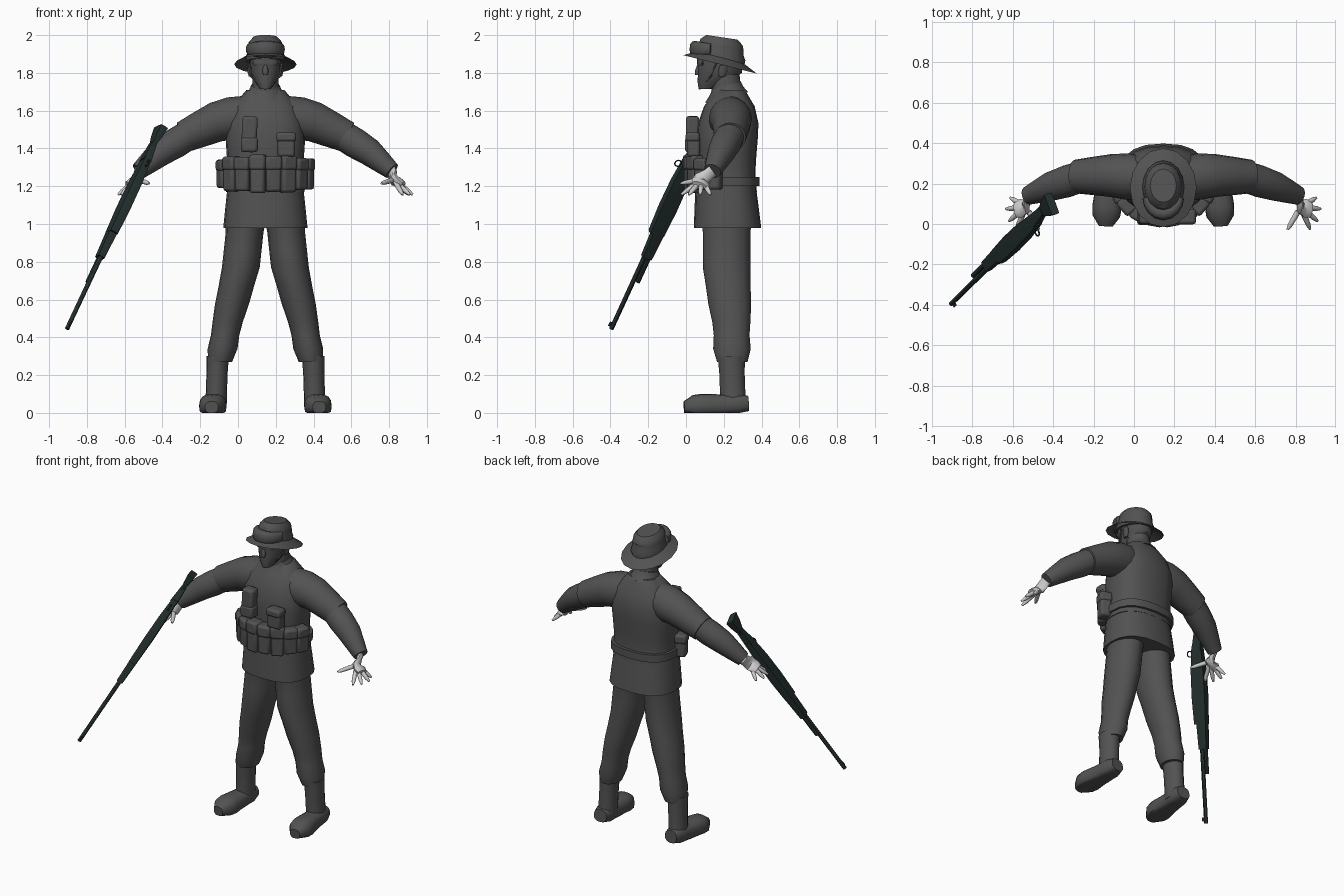
import bpy, bmesh, math
from mathutils import Vector, Matrix

if "Cube" in bpy.data.objects:
    bpy.data.objects.remove(bpy.data.objects["Cube"])

CENTRE = 0.145  # body centre line; body parts are placed relative to it
X_AXIS, Y_AXIS, Z_AXIS = Matrix.Identity(3)


def material(name, red, green, blue):
    mat = bpy.data.materials.new(name)
    mat.use_nodes = True
    mat.diffuse_color = (red, green, blue, 1)
    mat.node_tree.nodes["Principled BSDF"].inputs["Base Color"].default_value = mat.diffuse_color
    return mat


CLOTH = material("dark grey cloth", .085, .085, .085)
SKIN = material("pale grey skin", .6, .6, .6)
METAL = material("dark green metal", .018, .032, .03)


def shade(ob, mat, angle):
    ob.data.materials.append(mat)
    bpy.ops.object.select_all(action="DESELECT")
    ob.select_set(True)
    bpy.context.view_layer.objects.active = ob
    bpy.ops.object.shade_smooth_by_angle(angle=math.radians(angle))


def finish(name, bm, mat, angle):
    bmesh.ops.recalc_face_normals(bm, faces=bm.faces)
    mesh = bpy.data.meshes.new(name)
    bm.to_mesh(mesh)
    bm.free()
    ob = bpy.data.objects.new(name, mesh)
    bpy.context.collection.objects.link(ob)
    shade(ob, mat, angle)
    return ob


def along_path(path, fraction):
    """Point at a fraction of the way through a path of corner points."""
    place = fraction * (len(path) - 1)
    index = min(int(place), len(path) - 2)
    return path[index].lerp(path[index + 1], place - index)


def signed_power(value, power):
    return math.copysign(abs(value) ** power, value)


def skin(name, path, radii, squash=1, mat=CLOTH, sides=16, roundness=1, across=X_AXIS,
         level=True, mirror=1, shear=0, floor=False, cap=True, angle=50):
    """Skin evenly spaced rings along a path. Level rings lie flat, others cross the path."""
    bm = bmesh.new()
    path = [Vector(p) for p in path]
    last = len(radii) - 1
    points = [along_path(path, i / last) for i in range(last + 1)]
    loops = []
    for i, radius in enumerate(radii):
        heading = Z_AXIS if level else (points[min(i + 1, last)] - points[max(i - 1, 0)]).normalized()
        first = (across - heading * across.dot(heading)).normalized()
        second = heading.cross(first) * squash
        loop = []
        for k in range(sides):
            turn = math.tau * k / sides
            co = points[i] + radius * (first * signed_power(math.cos(turn), roundness)
                                       + second * signed_power(math.sin(turn), roundness))
            co.z += shear * (co.y - points[0].y)
            if floor:
                co.z = max(co.z, 0)
            loop.append(bm.verts.new((CENTRE + mirror * co.x, co.y, co.z)))
        loops.append(loop)
    for low, high in zip(loops, loops[1:]):
        for k in range(sides):
            bm.faces.new((low[k - 1], low[k], high[k], high[k - 1]))
    if cap:
        bm.faces.new(loops[0])
        bm.faces.new(loops[-1])
    finish(name, bm, mat, angle)


def block(name, place, size, turn=0, lean=0):
    """Soft-edged cloth box."""
    bm = bmesh.new()
    x, y, z = place
    bmesh.ops.create_cube(bm, size=1, matrix=(
        Matrix.Translation((CENTRE + x, y, z)) @ Matrix.Rotation(turn, 4, "Z")
        @ Matrix.Rotation(lean, 4, "Y") @ Matrix.Diagonal((*size, 1))))
    bevel = finish(name, bm, CLOTH, 40).modifiers.new("soft edges", "BEVEL")
    bevel.width = .015
    bevel.segments = 2


# Jacket: skirt, upper body and collar
skin("jacket_skirt", [(0, .22, .98), (0, .21, 1.2)], (.223, .212, .2), squash=.8,
     sides=20, roundness=.8)
skin("jacket_body", [(0, .215, 1.17), (0, .215, 1.4), (0, .235, 1.71)],
     (.208, .2, .2, .205, .21, .208, .175, .1), squash=.77, sides=20, roundness=.8)
skin("collar", [(0, .215, 1.67), (0, .215, 1.735)], (.115, .09, .075), shear=.25)

# Joints of the left side; the right side mirrors them
shoulder, elbow, wrist = Vector((.1, .23, 1.575)), Vector((.435, .235, 1.46)), Vector((.67, .14, 1.28))
upper_arm = Vector((.26, .24, 1.54))
palm = Vector((.68, .085, 1.235))
hip, thigh, knee, cuff = (.1, .215, 1.05), (.13, .215, .77), (.2, .24, .48), (.24, .245, .27)
ankle, heel, toe = (.262, .25, .03), (.262, .33, .05), (.285, -.01, .03)
finger_angles = {"thumb": -120, "first_finger": -67, "second_finger": -40,
                 "third_finger": -6, "fourth_finger": 30}

for mirror, word in ((1, "left"), (-1, "right")):
    # Sleeves
    skin(f"{word}_upper_sleeve", [shoulder, upper_arm, elbow], (.105, .115, .106, .095, .083),
         across=Y_AXIS, level=False, mirror=mirror)
    skin(f"{word}_lower_sleeve", [elbow.lerp(upper_arm, .2), elbow.lerp(wrist, .5) + Z_AXIS * .01, wrist],
         (.078, .08, .073, .06, .046), across=Y_AXIS, level=False, mirror=mirror)

    # Hand with its fingers fanned out
    skin(f"{word}_palm", [wrist, palm, (.73, .07, 1.205)], (.034, .036, .045, .05, .04), squash=.5,
         mat=SKIN, sides=10, across=Y_AXIS - X_AXIS * .4, level=False, mirror=mirror)
    for i, (finger, degrees) in enumerate(finger_angles.items()):
        fan = math.radians(degrees)
        reach = .13 - .01 * i
        drop = .02 if finger == "thumb" else .08
        tip = palm + Vector((math.cos(fan) * reach, math.sin(fan) * reach, -drop))
        skin(f"{word}_{finger}", [palm.lerp(tip, .2), tip], (.014, .014, .013, .012, .006),
             mat=SKIN, sides=8, across=Z_AXIS, level=False, mirror=mirror)

    # Trouser leg tucked into a boot
    skin(f"{word}_trouser_leg", [hip, thigh, knee, cuff],
         (.11, .1, .1, .1, .094, .09, .08, .075, .079, .064), squash=1.26, mirror=mirror)
    skin(f"{word}_boot_shaft", [ankle, (.253, .24, .3)], (.057, .056, .056, .06),
         squash=1.2, mirror=mirror)
    skin(f"{word}_boot_foot", [heel, toe], (.045, .06, .06, .063, .068, .073, .068, .035),
         squash=.9, roundness=.8, level=False, mirror=mirror, floor=True)

    # Ear and chin strap
    skin(f"{word}_ear", [(.08, .19, 1.78), (.088, .2, 1.84)], (.008, .012, .01), squash=2,
         sides=8, mirror=mirror)
    skin(f"{word}_chin_strap", [(.088, .16, 1.85), (.075, .13, 1.78), (0, .072, 1.715)],
         [.006] * 5, sides=6, level=False, mirror=mirror)

# Head
skin("neck", [(0, .215, 1.66), (0, .21, 1.8)], (.075, .066), squash=1.1)
skin("head", [(0, .11, 1.715), (0, .18, 1.8), (0, .18, 1.93)], (.03, .058, .08, .084, .085),
     squash=1.45, roundness=.9)
skin("nose", [(0, .06, 1.79), (0, .07, 1.85)], (.012, .017, .012, .007), sides=8)
skin("lips", [(0, .075, 1.755), (0, .075, 1.78)], (.016, .025, .018), squash=.6, sides=8)
skin("brow", [(0, .085, 1.84), (0, .085, 1.865)], (.06, .068, .06), squash=.4, sides=12)

# Brimmed hat with goggles resting on its front
skin("hat_brim", [(0, .18, 1.845), (0, .18, 1.885)], (.165, .1), squash=1.18,
     shear=-.25, cap=False, angle=35)
skin("hat_crown", [(0, .18, 1.86), (0, .19, 1.99)], (.102, .104, .095, .093, .088, .065),
     squash=1.27, shear=-.15, angle=35)
goggle_arc = [(math.sin(turn) * .085, .15 - math.cos(turn) * .1, 1.925)
              for turn in (math.radians(20 * k) for k in range(-4, 5))]
skin("goggles", goggle_arc, [.045 - .002 * abs(k) ** 1.5 for k in range(-4, 5)], squash=.7,
     sides=12, roundness=.8, across=Z_AXIS, level=False)

# Belt with pouches wrapped around the front
skin("belt", [(0, .215, 1.2), (0, .215, 1.25)], (.217, .217), squash=.8, sides=20, roundness=.8)
for i in range(8):
    turn = math.radians(20 * i - 70)
    x, y = math.sin(turn) * .23, .215 - math.cos(turn) * .19
    height = .13 + .06 * math.cos(turn) + .015 * (i % 2)
    block(f"pouch_{i + 1}", (x, y, 1.265), (.08, .07, height), turn)
    block(f"pouch_flap_{i + 1}", (x, y, 1.265 + height * .3), (.088, .08, height * .4), turn)

# Chest gear
block("radio", (-.085, .035, 1.475), (.08, .07, .19), lean=.06)
block("radio_pocket", (-.085, .035, 1.42), (.09, .08, .08))
block("chest_pouch", (.11, .04, 1.42), (.095, .07, .13))
block("chest_pouch_flap", (.11, .036, 1.46), (.105, .075, .05))

# Rifle: parts run from muzzle to butt, offset toward its underside
muzzle, butt = Vector((-1.05, -.395, .445)), Vector((-.555, .09, 1.5))
aim = (butt - muzzle).normalized()
under = Vector((-.4, .9, -.23))
under = (under - aim * under.dot(aim)).normalized()


def rifle_part(name, start, end, offset, radii, squash=1, boxy=False, end_offset=None):
    if end_offset is None:
        end_offset = offset
    path = [muzzle.lerp(butt, start) + under * offset, muzzle.lerp(butt, end) + under * end_offset]
    skin(name, path, radii, squash, mat=METAL, sides=8 if boxy else 12,
         roundness=.2 if boxy else 1, across=under, level=False, angle=30)


rifle_part("rifle_barrel", 0, .5, 0, (.012, .013))
rifle_part("rifle_tube", .24, .5, .026, (.012, .012))
rifle_part("rifle_forend", .36, .5, .012, (.028, .034), squash=.7, boxy=True)
rifle_part("rifle_body", .48, .86, .005, (.042, .048, .046, .034), squash=.56, boxy=True)
rifle_part("rifle_grip", .84, .93, .005, (.032, .022), squash=.75, boxy=True, end_offset=.015)
rifle_part("rifle_butt", .92, 1.01, .014, (.024, .045, .057), squash=.4, boxy=True, end_offset=.005)
rifle_part("rifle_sight", .01, .03, -.015, (.01, .01), squash=.3, boxy=True)

# Ring above the rear of the rifle body
bpy.ops.mesh.primitive_torus_add(
    major_radius=.018, minor_radius=.004, major_segments=12, minor_segments=6,
    location=muzzle.lerp(butt, .82) - under * .05 + X_AXIS * CENTRE,
    rotation=aim.cross(under).to_track_quat("Z", "Y").to_euler())
ring = bpy.context.object
ring.name = "rifle_ring"
shade(ring, METAL, 60)
